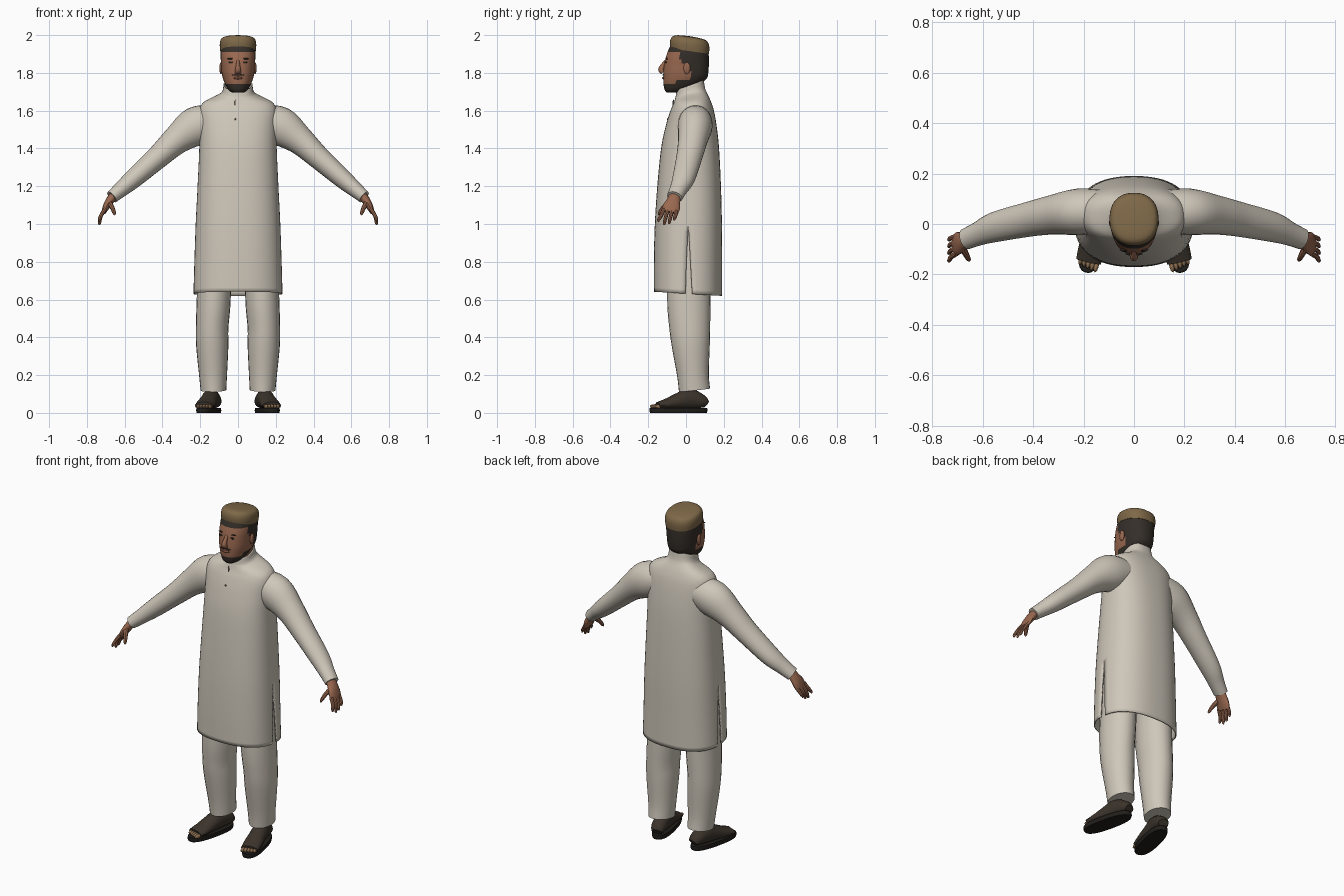
import bpy, bmesh, math
from mathutils import Vector, Matrix

def material(name, rgb):
    m = bpy.data.materials.new(name)
    m.diffuse_color = (*rgb, 1)
    return m

CLOTH = material("cream_cloth", (0.62, 0.57, 0.49))
SEAM = material("seam_grey", (0.16, 0.14, 0.12))
SKIN = material("skin", (0.32, 0.14, 0.08))
LIP = material("lip", (0.20, 0.08, 0.05))
HAIR = material("dark_hair", (0.035, 0.028, 0.022))
CAP = material("brown_cap", (0.21, 0.14, 0.065))
LEATHER = material("dark_leather", (0.045, 0.034, 0.025))
SOLE = material("black_sole", (0.015, 0.013, 0.011))
TOE = material("toe_tan", (0.30, 0.18, 0.09))

def smooth_rows(rows, sub):
    """Catmull-Rom resampling of a list of equal-length tuples."""
    out = []
    for i in range(len(rows) - 1):
        p = [rows[max(i - 1, 0)], rows[i], rows[i + 1], rows[min(i + 2, len(rows) - 1)]]
        for k in range(sub):
            t = k / sub
            out.append([0.5 * (2 * b + (c - a) * t + (2 * a - 5 * b + 4 * c - d) * t * t
                               + (3 * b - a - 3 * c + d) * t ** 3) for a, b, c, d in zip(*p)])
    return out + [list(rows[-1])]

def skin_rings(name, rings, mats, caps=True):
    """Bridge closed rings of points into one mesh object."""
    bm = bmesh.new()
    vs = [[bm.verts.new(p) for p in r] for r in rings]
    n = len(rings[0])
    for a, b in zip(vs, vs[1:]):
        for j in range(n):
            bm.faces.new((a[j], a[(j + 1) % n], b[(j + 1) % n], b[j]))
    if caps:
        bm.faces.new(vs[0][::-1])
        bm.faces.new(vs[-1])
    bmesh.ops.recalc_face_normals(bm, faces=bm.faces)
    return finish(name, bm, mats)

def finish(name, bm, mats):
    me = bpy.data.meshes.new(name)
    bm.to_mesh(me)
    bm.free()
    ob = bpy.data.objects.new(name, me)
    bpy.context.collection.objects.link(ob)
    for m in mats:
        me.materials.append(m)
    return ob

def oval(row, a, e):
    """Point at angle a on a level oval: (z, half width, front y, back y, tilt)."""
    z, hx, yf, yb, tilt = row
    c, s = math.cos(a), math.sin(a)
    x = hx * math.copysign(abs(c) ** (2 / e), c)
    y = (yf + yb) / 2 + (yb - yf) / 2 * math.copysign(abs(s) ** (2 / e), s)
    return (x, y, z + tilt * (y - 0.02))

def loft(name, rows, mats, n=32, e=2.3, sub=3):
    rings = [[oval(r, math.tau * (j + 0.5) / n, e) for j in range(n)] for r in smooth_rows(rows, sub)]
    return skin_rings(name, rings, mats)

def tube(name, rows, mats, n=16, sub=4, ref=(0, 1, 0), mirror=True):
    """Rows are (x, y, z, radius along ref, radius across)."""
    rows = smooth_rows(rows, sub)
    pts = [Vector(r[:3]) for r in rows]
    rings = []
    for i, r in enumerate(rows):
        t = (pts[min(i + 1, len(pts) - 1)] - pts[max(i - 1, 0)]).normalized()
        u = Vector(ref)
        u = (u - t * u.dot(t)).normalized()
        v = t.cross(u)
        rings.append([pts[i] + u * r[3] * math.cos(math.tau * j / n) + v * r[4] * math.sin(math.tau * j / n)
                      for j in range(n)])
    ob = skin_rings(name, rings, mats)
    if mirror:
        ob.modifiers.new("mirror", 'MIRROR')
    return ob

def ball(name, loc, size, mats, mirror=True):
    bm = bmesh.new()
    m = Matrix.Translation(loc) @ Matrix.Diagonal((*size, 1))
    bmesh.ops.create_uvsphere(bm, u_segments=14, v_segments=8, radius=1, matrix=m)
    ob = finish(name, bm, mats)
    if mirror:
        ob.modifiers.new("mirror", 'MIRROR')
    return ob

def front_y(ob, x, z):
    bpy.context.view_layer.update()
    return ob.ray_cast((x, -1, z), (0, 1, 0))[1].y

# Long tunic: front and back halves that part into side slits near the hem
tunic_rows = smooth_rows([
    (0.63, 0.236, -0.17, 0.19, -0.06), (0.80, 0.231, -0.17, 0.19, -0.03), (1.00, 0.224, -0.165, 0.19, 0),
    (1.20, 0.214, -0.152, 0.185, 0), (1.40, 0.205, -0.132, 0.175, 0), (1.52, 0.205, -0.107, 0.162, 0),
    (1.60, 0.205, -0.083, 0.147, 0.02), (1.645, 0.18, -0.066, 0.130, 0.08), (1.68, 0.105, -0.058, 0.108, 0.22),
    (1.70, 0.083, -0.054, 0.100, 0.3), (1.735, 0.077, -0.050, 0.094, 0.36)], 5)
bm = bmesh.new()
for start in (0, math.pi):
    grid = []
    for r in tunic_rows:
        gap = max(0, 0.085 * (0.985 - r[0]) / 0.355) * (1 if start == 0 else 0.5)
        grid.append([bm.verts.new(oval(r, start + gap + (math.pi - 2 * gap) * j / 28, 2.4)) for j in range(29)])
    for a, b in zip(grid, grid[1:]):
        for j in range(28):
            bm.faces.new((a[j], a[j + 1], b[j + 1], b[j]))
bmesh.ops.remove_doubles(bm, verts=bm.verts, dist=0.0005)
tunic = finish("tunic", bm, [CLOTH])
solid = tunic.modifiers.new("thickness", 'SOLIDIFY')
solid.thickness, solid.offset = 0.007, -1

# Neck opening and button
for name, x, z, size in (("neck_placket", -0.015, 1.635, (0.003, 0.004, 0.026)),
                         ("button", -0.015, 1.555, (0.005, 0.004, 0.005))):
    ball(name, (x, front_y(tunic, x, z), z), size, [SEAM], False)

# Sleeves and trousers
tube("sleeve", [(0.12, 0.05, 1.545, 0.085, 0.085), (0.222, 0.048, 1.517, 0.092, 0.104),
                (0.325, 0.036, 1.445, 0.078, 0.077), (0.42, 0.018, 1.358, 0.069, 0.062),
                (0.55, -0.012, 1.243, 0.06, 0.051), (0.62, -0.04, 1.183, 0.047, 0.041),
                (0.668, -0.06, 1.143, 0.042, 0.035)], [CLOTH], n=24)
tube("trouser_leg", [(0.12, 0.02, 0.98, 0.11, 0.085), (0.128, 0.015, 0.62, 0.115, 0.09),
                     (0.137, 0.02, 0.45, 0.108, 0.086), (0.136, 0.026, 0.35, 0.1, 0.085),
                     (0.132, 0.037, 0.2, 0.084, 0.074), (0.13, 0.045, 0.12, 0.083, 0.068)], [CLOTH], n=24)

# Hands
tube("palm", [(0.655, -0.057, 1.155, 0.03, 0.024), (0.682, -0.068, 1.118, 0.038, 0.022),
              (0.698, -0.077, 1.09, 0.046, 0.018), (0.711, -0.084, 1.062, 0.043, 0.012)], [SKIN])
for i, (y0, y1, z1) in enumerate(((-0.049, -0.062, 1.018), (-0.072, -0.088, 1.0),
                                  (-0.095, -0.115, 0.995), (-0.117, -0.145, 1.012))):
    tube("finger_%d" % (i + 1), [(0.703, y0, 1.08, 0.011, 0.011), (0.725, (y0 + y1) / 2, 1.045, 0.01, 0.01),
                                 (0.733, y1, z1 + 0.01, 0.008, 0.008), (0.735, y1, z1, 0.003, 0.003)], [SKIN], n=8)
tube("thumb", [(0.682, -0.09, 1.115, 0.015, 0.014), (0.665, -0.122, 1.085, 0.012, 0.012),
               (0.655, -0.14, 1.058, 0.009, 0.009), (0.652, -0.145, 1.047, 0.003, 0.003)], [SKIN], n=8)

# Sandals: sole, leather upper, heel strap and toes, turned outward
shoe = [loft("sandal_sole", [(0, 0.051, -0.153, 0.153, 0), (0.012, 0.053, -0.157, 0.157, 0),
                             (0.026, 0.052, -0.155, 0.155, 0)], [SOLE], e=2.5, sub=1),
        tube("sandal_upper", [(0, 0.15, 0.045, 0.03, 0.022), (0, 0.125, 0.06, 0.041, 0.038),
                              (0, 0.06, 0.073, 0.045, 0.055), (0, 0, 0.062, 0.048, 0.044),
                              (0, -0.06, 0.048, 0.052, 0.03), (0, -0.112, 0.038, 0.05, 0.02)],
             [LEATHER], ref=(1, 0, 0), mirror=False)]
for i in range(5):
    x = -0.034 + 0.0165 * i
    shoe.append(ball("toe_%d" % (i + 1), (x, -0.12 + 0.004 * i, 0.034), (0.0095, 0.028, 0.012), [TOE], False))
for ob in shoe:
    ob.data.transform(Matrix.Translation((0.155, -0.04, 0)) @ Matrix.Rotation(math.radians(13), 4, 'Z'))
    ob.modifiers.new("mirror", 'MIRROR')

# Neck and head, with hair and beard coloured by position
loft("neck", [(1.64, 0.062, -0.035, 0.085, 0), (1.72, 0.06, -0.045, 0.09, 0), (1.79, 0.06, -0.04, 0.1, 0)], [SKIN], n=24)
head = loft("head", [(1.695, 0.028, -0.10, -0.03, 0), (1.71, 0.05, -0.113, 0.02, 0), (1.74, 0.068, -0.119, 0.075, 0),
                     (1.77, 0.08, -0.12, 0.11, 0), (1.80, 0.086, -0.12, 0.118, 0), (1.84, 0.089, -0.116, 0.121, 0),
                     (1.88, 0.092, -0.108, 0.121, 0), (1.92, 0.092, -0.094, 0.119, 0),
                     (1.95, 0.088, -0.08, 0.115, 0)], [SKIN, HAIR], n=48, sub=4)
for f in head.data.polygons:
    x, y, z = f.center
    beard = z < 1.738 or (y > -0.055 and z < 1.765)
    sideburn = y > -0.03 and z > 1.85
    f.material_index = int(y > 0.02 or z > 1.908 or beard or sideburn)

# Facial features
tube("nose", [(0, -0.104, 1.868, 0.008, 0.006), (0, -0.118, 1.845, 0.01, 0.012), (0, -0.131, 1.818, 0.015, 0.016),
              (0, -0.122, 1.802, 0.016, 0.012)], [SKIN], n=12, ref=(1, 0, 0), mirror=False)
ball("ear", (0.09, 0.005, 1.825), (0.009, 0.018, 0.032), [SKIN])
for name, x, z, size, mat in (("eye", 0.036, 1.856, (0.014, 0.004, 0.005), HAIR),
                              ("eyebrow", 0.038, 1.875, (0.02, 0.005, 0.004), HAIR),
                              ("moustache", 0.014, 1.789, (0.02, 0.005, 0.004), HAIR)):
    ball(name, (x, front_y(head, x, z), z), size, [mat])
ball("mouth", (0, front_y(head, 0, 1.773), 1.773), (0.026, 0.007, 0.007), [LIP], False)

# Round cap, leaning back
loft("cap", [(1.915, 0.094, -0.084, 0.122, -0.14), (1.945, 0.097, -0.086, 0.124, -0.14),
             (1.969, 0.094, -0.08, 0.12, -0.14), (1.984, 0.083, -0.066, 0.107, -0.14),
             (1.991, 0.055, -0.04, 0.075, -0.14), (1.994, 0.01, 0.01, 0.03, -0.14)], [CAP], n=40)

# Smooth shading with sharp edges kept
for ob in bpy.context.collection.objects:
    ob.select_set(True)
    bpy.context.view_layer.objects.active = ob
bpy.ops.object.shade_smooth_by_angle(angle=math.radians(40))
